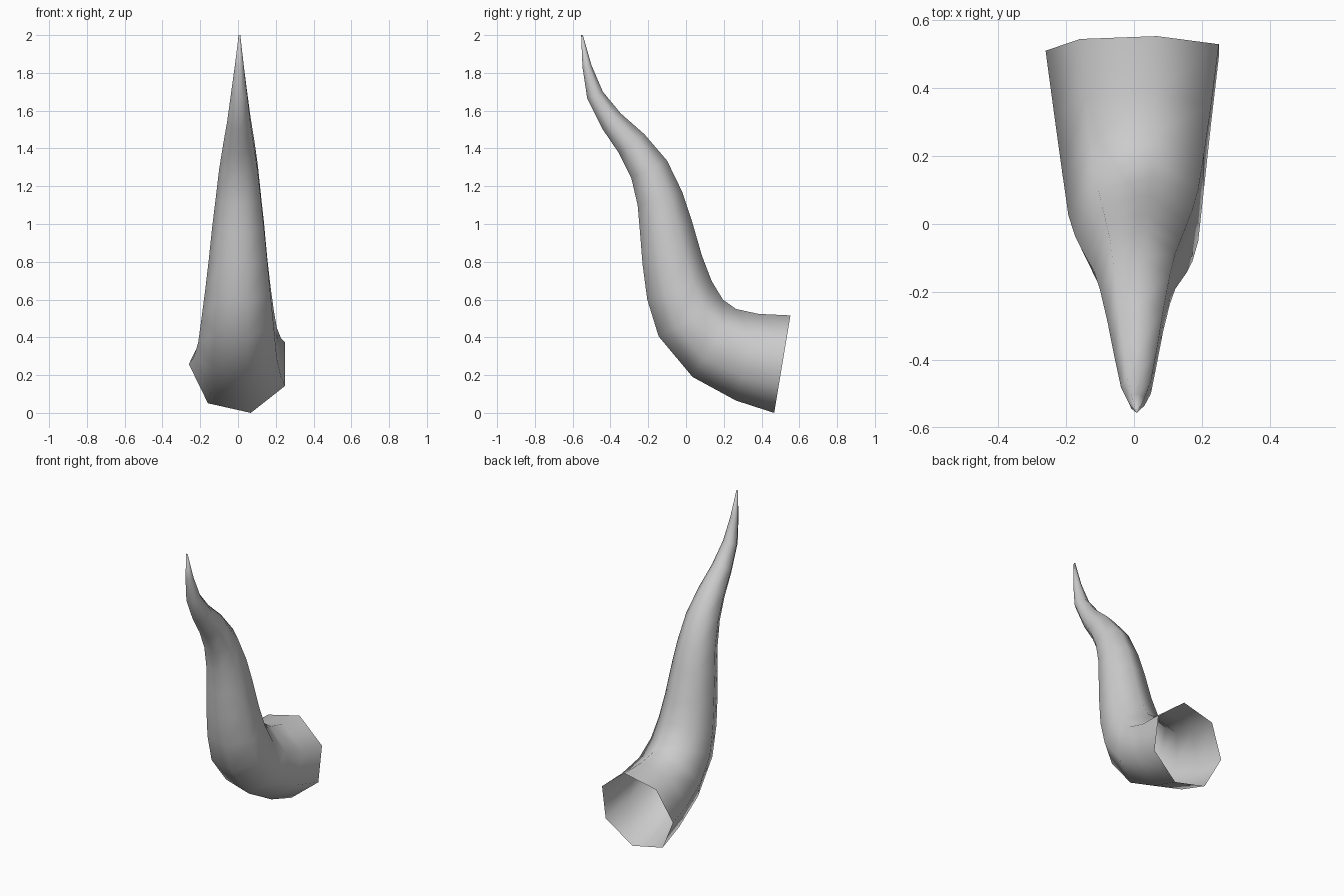
import bpy, bmesh, math
from mathutils import Vector

if "Cube" in bpy.data.objects:
    bpy.data.objects.remove(bpy.data.objects["Cube"])

SIDES = 7
X = 0.008  # sideways centre of the horn

# Ring ends in the side plane: (y, z) on the back curve, (y, z) on the front curve
RINGS = [
    (.553, .516, .467, .0), (.385, .524, .265, .065), (.265, .55, .035, .19),
    (.195, .60, -.145, .405), (.135, .70, -.205, .60), (.085, .83, -.23, .785),
    (.03, 1.02, -.243, .95), (-.02, 1.17, -.256, 1.10), (-.10, 1.335, -.29, 1.245),
    (-.22, 1.475, -.355, 1.375), (-.345, 1.585, -.44, 1.50), (-.44, 1.70, -.523, 1.665),
    (-.50, 1.84, -.548, 1.83), (-.546, 2.0, -.555, 2.0),
]

bm = bmesh.new()
loops = []
for y1, z1, y2, z2 in RINGS:
    back, front = Vector((X, y1, z1)), Vector((X, y2, z2))
    centre = (back + front) / 2
    up = (back - front).normalized()
    # a seven-sided ring reaches only sin(77 deg) of its radius up and down
    r = (back - front).length / (2 * math.sin(math.radians(540 / 7)))
    ring = []
    for k in range(SIDES):
        a = math.pi + math.tau * k / SIDES
        ring.append(bm.verts.new(centre + Vector((r * math.cos(a), 0, 0)) + up * r * math.sin(a)))
    loops.append(ring)

# Tapering skin, open at the wide end
for low, high in zip(loops, loops[1:]):
    for k in range(SIDES):
        n = (k + 1) % SIDES
        bm.faces.new((low[k], low[n], high[n], high[k]))
# Closed tip
bm.faces.new(loops[-1])
for f in bm.faces:
    f.smooth = True

mesh = bpy.data.meshes.new("horn")
bm.to_mesh(mesh)
bm.free()
horn = bpy.data.objects.new("horn", mesh)
bpy.context.collection.objects.link(horn)
